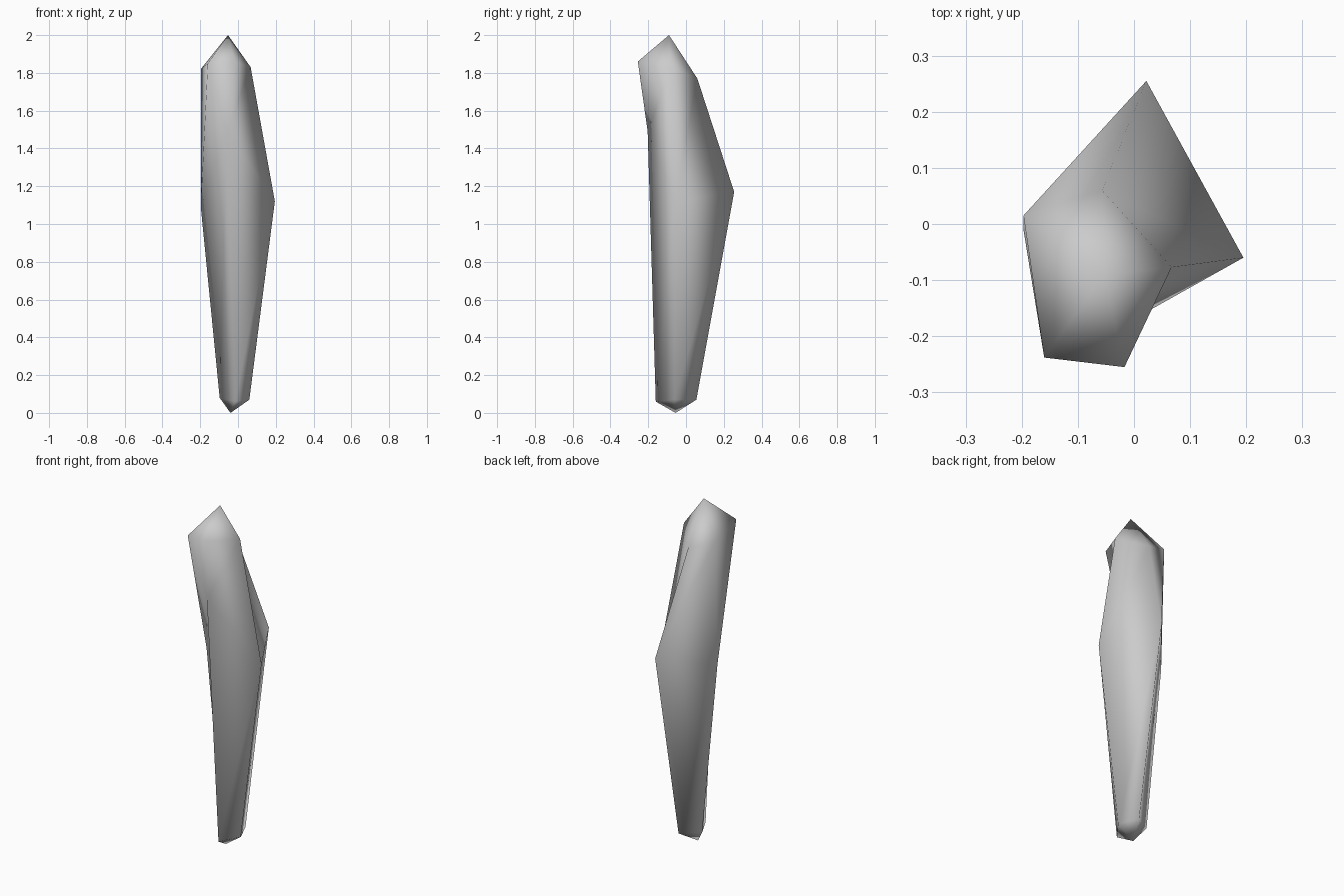
import bpy, bmesh

if "Cube" in bpy.data.objects:
    bpy.data.objects.remove(bpy.data.objects["Cube"])

# Cross-section rings of the faceted shaft, counter-clockwise from the right side.
# The lower rings are four-sided: their front corner is repeated and merged.
RINGS = [
    [(0.06, -0.06, 0.07), (0.01, 0.055, 0.07), (-0.097, -0.012, 0.08),
     (-0.015, -0.16, 0.06), (-0.015, -0.16, 0.06)],
    [(0.195, -0.06, 1.12), (0.022, 0.255, 1.17), (-0.197, -0.01, 1.09),
     (-0.06, -0.203, 1.49), (-0.06, -0.203, 1.49)],
    [(0.067, -0.077, 1.83), (-0.057, 0.06, 1.77), (-0.197, 0.015, 1.82),
     (-0.16, -0.238, 1.85), (-0.017, -0.255, 1.86)],
]
BOTTOM_TIP = (-0.04, -0.055, 0.0)
TOP_TIP = (-0.053, -0.09, 2.0)

bm = bmesh.new()
rings = [[bm.verts.new(p) for p in ring] for ring in RINGS]
bottom, top = bm.verts.new(BOTTOM_TIP), bm.verts.new(TOP_TIP)
n = 5

# Sides between rings, and pointed ends
for i in range(n):
    j = (i + 1) % n
    for lo, hi in zip(rings, rings[1:]):
        bm.faces.new((lo[i], lo[j], hi[j], hi[i]))
    bm.faces.new((bottom, rings[0][j], rings[0][i]))
    bm.faces.new((top, rings[-1][i], rings[-1][j]))

# Merge the repeated corners and smooth
bmesh.ops.remove_doubles(bm, verts=bm.verts, dist=0.001)
bmesh.ops.recalc_face_normals(bm, faces=bm.faces)
for f in bm.faces:
    f.smooth = True

mesh = bpy.data.meshes.new("shaft")
bm.to_mesh(mesh)
bm.free()
obj = bpy.data.objects.new("shaft", mesh)
bpy.context.collection.objects.link(obj)
